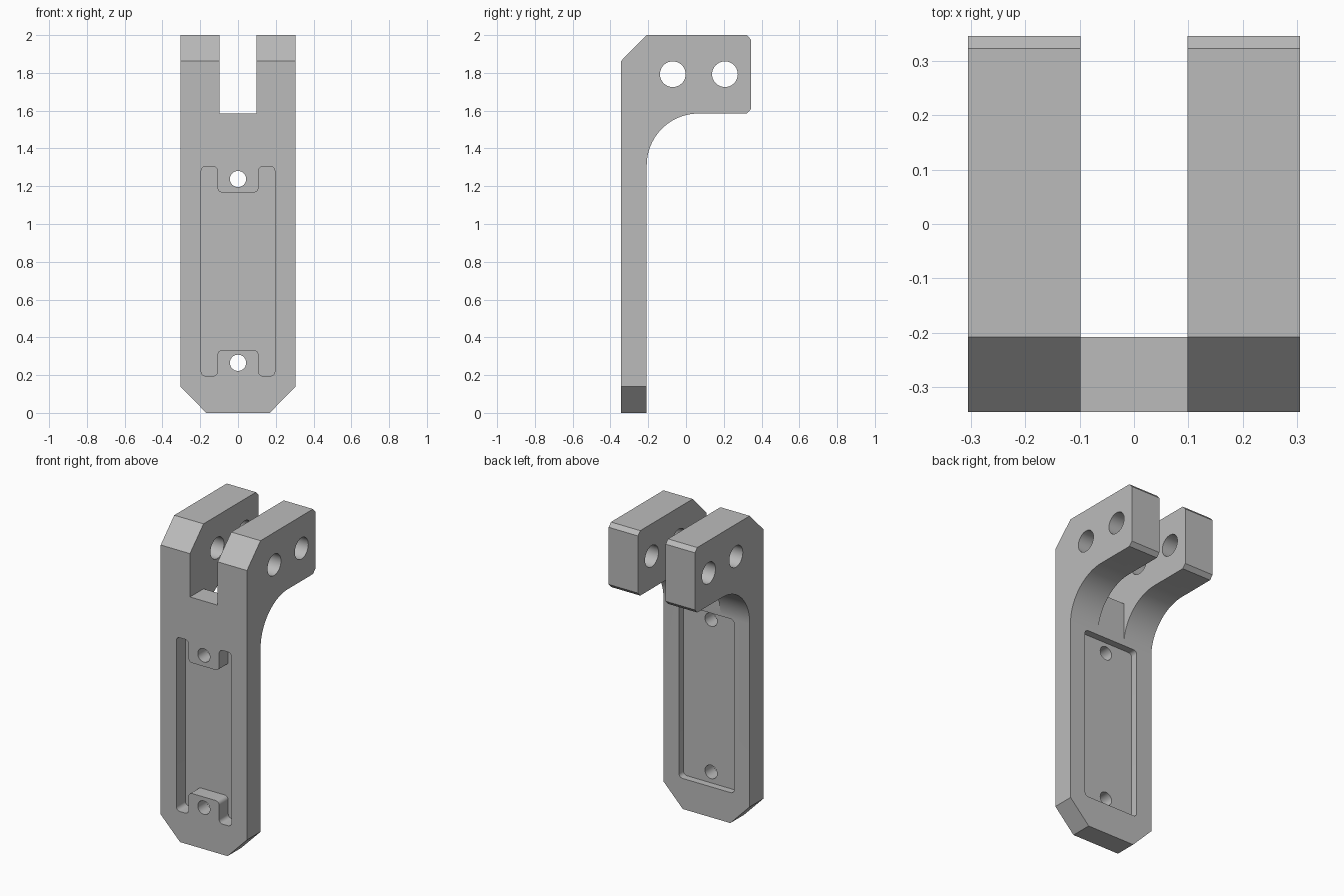
import bpy, bmesh, math
from mathutils import Vector

cube = bpy.data.objects.get("Cube")
if cube:
    bpy.data.objects.remove(cube, do_unlink=True)

grey = bpy.data.materials.new("plain grey")
grey.use_nodes = True
colour = (0.5, 0.5, 0.5, 1)
grey.diffuse_color = colour
grey.node_tree.nodes["Principled BSDF"].inputs["Base Color"].default_value = colour

WIDTH, FRONT, BACK, PLATE_BACK = 0.305, -0.345, 0.345, -0.208


def prism(name, outline, axis, start, end):
    """Extrude a 2D outline: axis 'x' takes (y, z) points, axis 'y' takes (x, z)."""
    bm = bmesh.new()
    place = (lambda p: (start, p[0], p[1])) if axis == 'x' else (lambda p: (p[0], start, p[1]))
    face = bm.faces.new([bm.verts.new(place(p)) for p in outline])
    depth = Vector((end - start, 0, 0)) if axis == 'x' else Vector((0, end - start, 0))
    new = bmesh.ops.extrude_face_region(bm, geom=[face])["geom"]
    bmesh.ops.translate(bm, vec=depth, verts=[v for v in new if isinstance(v, bmesh.types.BMVert)])
    bmesh.ops.recalc_face_normals(bm, faces=bm.faces)
    mesh = bpy.data.meshes.new(name)
    bm.to_mesh(mesh)
    bm.free()
    mesh.materials.append(grey)
    obj = bpy.data.objects.new(name, mesh)
    bpy.context.collection.objects.link(obj)
    return obj


def arc(cx, cz, r, a, b, n):
    return [(cx + r * math.cos(math.radians(a + (b - a) * i / n)),
             cz + r * math.sin(math.radians(a + (b - a) * i / n))) for i in range(n + 1)]


def circle(cx, cz, r):
    return arc(cx, cz, r, 0, 360, 40)[:-1]


def rounded(points, r, n=6):
    """Round every right-angled corner of a polygon."""
    out = []
    for i, p in enumerate(points):
        p = Vector(p)
        u = (Vector(points[i - 1]) - p).normalized() * r
        v = (Vector(points[(i + 1) % len(points)]) - p).normalized() * r
        for k in range(n + 1):
            t = math.radians(90 * k / n)
            out.append(tuple(p + u * (1 - math.sin(t)) + v * (1 - math.cos(t))))
    return out


def box(x, z0, z1):
    return [(-x, z0), (x, z0), (x, z1), (-x, z1)]


def combine(target, tool, operation):
    tool.hide_render = True
    mod = target.modifiers.new(tool.name, 'BOOLEAN')
    mod.operation, mod.solver, mod.object = operation, 'EXACT', tool
    bpy.context.view_layer.objects.active = target
    bpy.ops.object.modifier_apply(modifier=mod.name)
    bpy.data.objects.remove(tool, do_unlink=True)


# Side profile: upright plate, large fillet and chamfered arms
side = [(FRONT, 0), (PLATE_BACK, 0)]
side += arc(0.067, 1.31, 0.275, 180, 90, 24)
side += [(0.322, 1.585), (BACK, 1.61), (BACK, 1.975), (0.322, 2), (-0.208, 2), (FRONT, 1.862)]
bracket = prism("bracket", side, 'x', -WIDTH, WIDTH)

# Front outline: chamfered foot and slot between the arms
right_half = [(0.168, 0), (WIDTH, 0.14), (WIDTH, 2.1), (0.098, 2.1), (0.098, 1.585)]
outline = right_half + [(-x, z) for x, z in reversed(right_half)]
combine(bracket, prism("front_outline", outline, 'y', -0.5, 0.5), 'INTERSECT')

# Clear the fillet between the arms
combine(bracket, prism("arm_gap", box(0.098, 1.25, 2.2), 'y', PLATE_BACK + 0.0005, 0.5), 'DIFFERENCE')

# Window: front layer leaves the two tabs, back layer is a plain opening
LOW, HIGH, TAB_BACK = 0.195, 1.305, -0.253
lower = [(-0.195, LOW), (-0.108, LOW), (-0.108, 0.333), (0.108, 0.333), (0.108, LOW), (0.195, LOW)]
upper = [(x, LOW + HIGH - z) for x, z in reversed(lower)]
combine(bracket, prism("window_front", rounded(lower + upper, 0.025), 'y', -0.5, TAB_BACK), 'DIFFERENCE')
combine(bracket, prism("window_back", rounded(box(0.195, LOW, HIGH), 0.025), 'y', TAB_BACK, -0.1), 'DIFFERENCE')

# Screw holes in the tabs
for z in (0.265, 1.238):
    combine(bracket, prism("tab_hole", circle(0, z, 0.043), 'y', -0.5, -0.1), 'DIFFERENCE')

# Pivot holes through both arms
for y in (-0.07, 0.206):
    combine(bracket, prism("arm_hole", circle(y, 1.793, 0.068), 'x', -0.5, 0.5), 'DIFFERENCE')

# Smooth the curved walls, keep the edges sharp
bpy.ops.object.select_all(action='DESELECT')
bracket.select_set(True)
bpy.context.view_layer.objects.active = bracket
bpy.ops.object.shade_smooth_by_angle(angle=math.radians(25))
